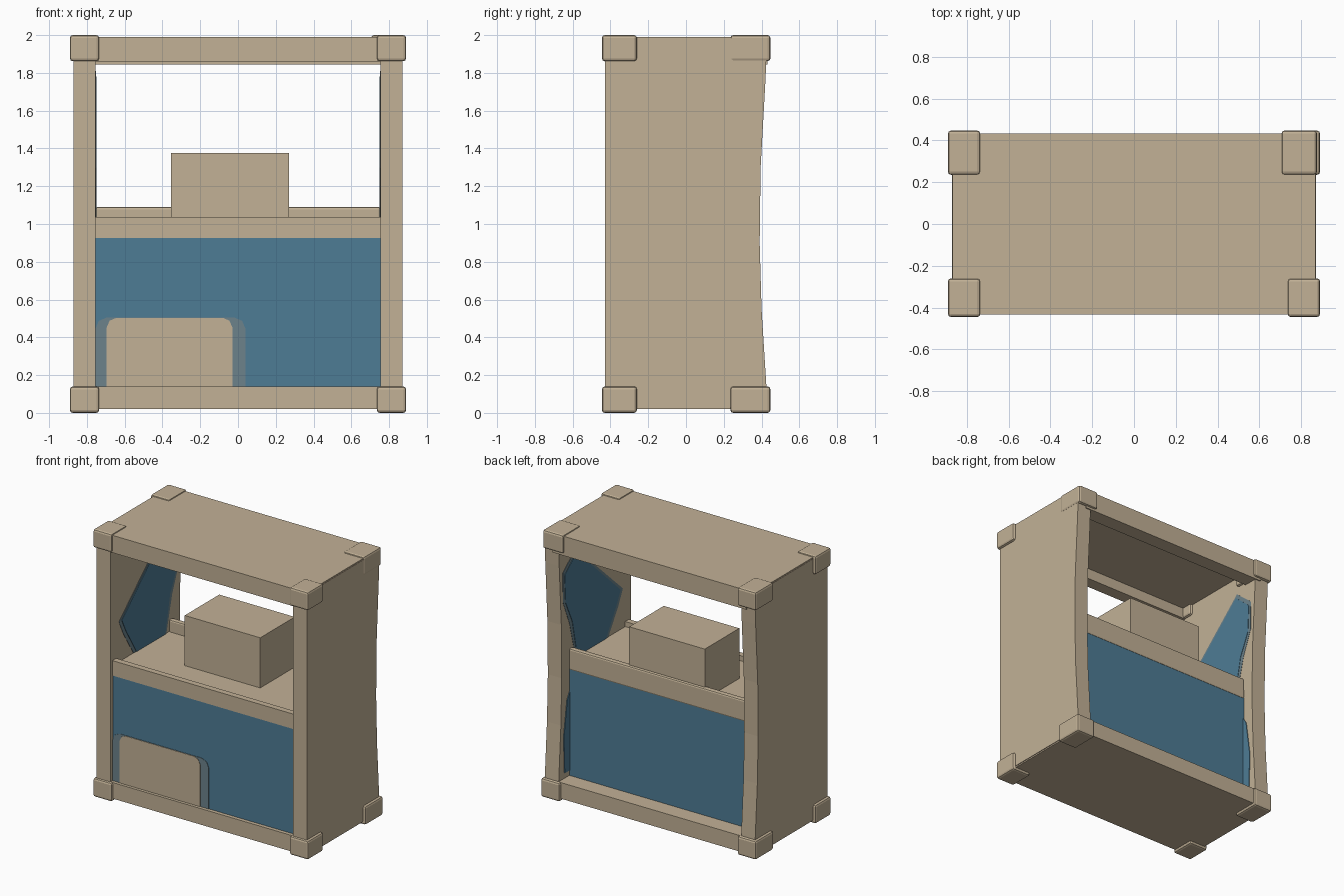
import bpy, bmesh
from mathutils import Vector

cube = bpy.data.objects.get("Cube")
if cube:
    bpy.data.objects.remove(cube, do_unlink=True)


def material(name, rgb):
    m = bpy.data.materials.new(name)
    m.use_nodes = True
    m.diffuse_color = (*rgb, 1)
    m.node_tree.nodes["Principled BSDF"].inputs["Base Color"].default_value = (*rgb, 1)
    return m


TAN = material("tan", (0.54, 0.44, 0.305))
BLUE = material("blue", (0.076, 0.2, 0.3))
GREY = material("grey_blue", (0.15, 0.225, 0.26))


def finish(name, bm, mat, bevel=0):
    bmesh.ops.recalc_face_normals(bm, faces=bm.faces)
    me = bpy.data.meshes.new(name)
    bm.to_mesh(me)
    bm.free()
    ob = bpy.data.objects.new(name, me)
    bpy.context.collection.objects.link(ob)
    me.materials.append(mat)
    if bevel:
        mod = ob.modifiers.new("soft_edges", "BEVEL")
        mod.width, mod.segments = bevel, 2
    return ob


def box(name, x, y, z, mat=TAN, bevel=0):
    """Box spanning the given (low, high) ranges."""
    bm = bmesh.new()
    bmesh.ops.create_cube(bm, size=1)
    for v in bm.verts:
        v.co = [r[0] if c < 0 else r[1] for c, r in zip(v.co, (x, y, z))]
    return finish(name, bm, mat, bevel)


def prism(name, points, axis, low, high, mat=TAN):
    """Outline in the two other axes, extruded along x (0) or y (1)."""
    bm = bmesh.new()
    place = (lambda p: (low, p[0], p[1])) if axis == 0 else (lambda p: (p[0], low, p[1]))
    face = bm.faces.new([bm.verts.new(place(p)) for p in points])
    new = bmesh.ops.extrude_face_region(bm, geom=[face])["geom"]
    shift = Vector((0, 0, 0))
    shift[axis] = high - low
    bmesh.ops.translate(bm, vec=shift, verts=[g for g in new if isinstance(g, bmesh.types.BMVert)])
    return finish(name, bm, mat)


def grow(points, amount):
    """Push an outline away from its middle."""
    mid = sum((Vector(p) for p in points), Vector((0, 0))) / len(points)
    return [Vector(p) + (Vector(p) - mid).normalized() * amount for p in points]


# Side walls with a bowed back edge, and painted patches on their inner faces
wall = [(-0.43, 0.03), (0.43, 0.03), (0.425, 0.15), (0.4, 0.55), (0.39, 0.9),
        (0.395, 1.3), (0.42, 1.75), (0.43, 1.98), (-0.43, 1.98)]
patch = [(-0.3, 1.3), (0.22, 1.78), (0.36, 1.66), (0.35, 1.45), (0.27, 1.28),
         (0.21, 0.99), (-0.12, 0.99), (-0.25, 1.2)]
low_patch = [(0.28, 0.18), (0.36, 0.18), (0.37, 0.45), (0.33, 0.72), (0.28, 0.8)]
for side, s in (("left", 1), ("right", -1)):
    prism(side + "_wall", wall, 0, s * 0.87, s * 0.755)
    prism(side + "_patch_edge", grow(patch, 0.03), 0, s * 0.757, s * 0.753, GREY)
    prism(side + "_patch", patch, 0, s * 0.757, s * 0.75, BLUE)
    prism(side + "_low_patch", low_patch, 0, s * 0.757, s * 0.75, BLUE)

# Floor slab, roof slab and roof beams
box("floor", (-0.865, 0.865), (-0.428, 0.428), (0.02, 0.14))
box("roof", (-0.868, 0.868), (-0.432, 0.432), (1.94, 1.99))
box("front_beam", (-0.8, 0.8), (-0.432, -0.34), (1.86, 1.95))
box("back_beam", (-0.8, 0.8), (0.32, 0.432), (1.845, 1.95))

# Eight rounded corner guards
for z_name, z in (("lower", (0, 0.14)), ("upper", (1.862, 2))):
    for x_name, s in (("left", 1), ("right", -1)):
        box(f"{z_name}_front_{x_name}_corner", sorted((s * 0.735, s * 0.89)),
            (-0.445, -0.26), z, TAN, 0.015)
        inset = 0.015 if s > 0 and z_name == "upper" else 0
        box(f"{z_name}_back_{x_name}_corner", sorted((s * (0.735 - 2 * inset), s * (0.89 - inset))),
            (0.235, 0.447), z, TAN, 0.015)

# Shelf with a front lip and a taller back lip
box("shelf", (-0.756, 0.756), (-0.39, 0.3), (0.945, 1.0))
box("front_lip", (-0.756, 0.756), (-0.405, -0.36), (0.95, 1.038))
box("back_lip", (-0.756, 0.756), (0.262, 0.305), (0.93, 1.09), TAN, 0.012)

# Front and back panels under the shelf
box("front_panel", (-0.756, 0.756), (-0.4, -0.36), (0.13, 0.948), BLUE)
box("back_panel", (-0.756, 0.756), (0.26, 0.3), (0.13, 0.94), BLUE)
box("panel_shadow_strip", (-0.756, 0.756), (-0.403, -0.39), (0.925, 0.952))


# Painted area on the front panel, with softened top corners
def arch(left, right, top, cut):
    return [(left, 0.135), (right, 0.135), (right, top - cut), (right - cut * 0.3, top - cut * 0.3),
            (right - cut, top), (left + cut, top), (left + cut * 0.3, top - cut * 0.3), (left, top - cut)]


prism("front_patch_edge", arch(-0.755, 0.04, 0.505, 0.06), 1, -0.403, -0.399, GREY)
prism("front_patch", arch(-0.695, -0.03, 0.503, 0.05), 1, -0.406, -0.399, TAN)

# Crate standing on the shelf
box("crate", (-0.355, 0.27), (-0.123, 0.285), (0.99, 1.375))
